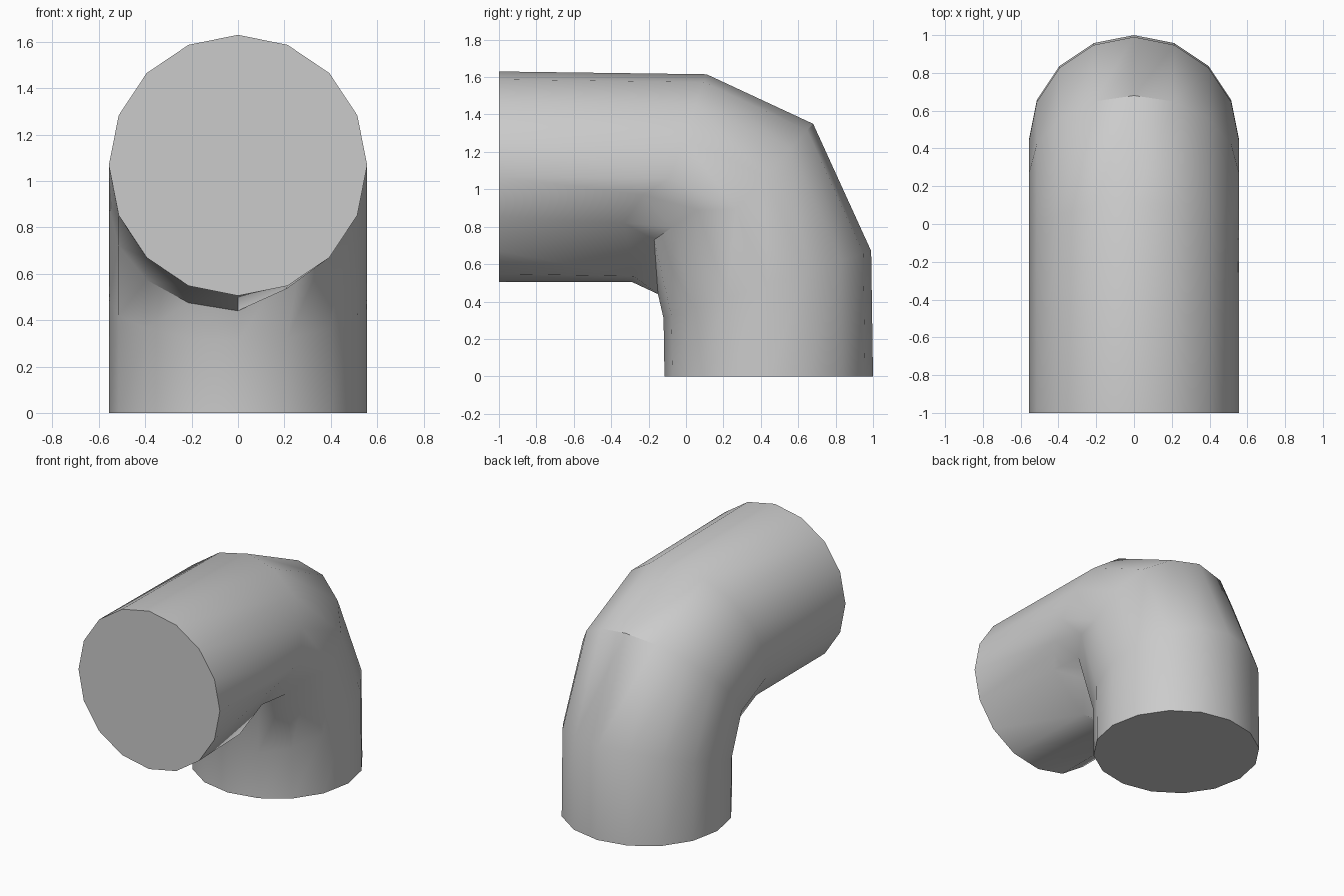
import bpy, bmesh
from math import sin, cos, tau, radians
from mathutils import Vector

default = bpy.data.objects.get("Cube")
if default:
    bpy.data.objects.remove(default, do_unlink=True)

SIDES, RADIUS = 16, 0.557

# Mitred pipe rings: outer and inner (y, z) points of the bend
RINGS = [((-1.0, 1.63), (-1.0, 0.505)),
         ((0.11, 1.615), (-0.29, 0.505)),
         ((0.68, 1.35), (-0.15, 0.44)),
         ((0.99, 0.67), (-0.12, 0.31)),
         ((1.0, 0.0), (-0.115, 0.0))]

# Crumpled spot inside the bend on the +x side: (ring, side) -> position
DENTS = {(1, 5): (0.50, -0.23, 0.97), (1, 6): (0.42, -0.33, 0.82),
         (1, 7): (0.21, -0.28, 0.535),
         (2, 5): (0.51, 0.06, 0.89), (2, 6): (0.43, -0.07, 0.80),
         (2, 7): (0.28, -0.17, 0.73)}

# Grey surface
grey = bpy.data.materials.new("pipe_grey")
grey.use_nodes = True
colour = (0.6, 0.6, 0.6, 1)
grey.diffuse_color = colour
grey.node_tree.nodes["Principled BSDF"].inputs["Base Color"].default_value = colour

# Pipe wall: loft between the rings
bm = bmesh.new()
loops = []
for r, (outer, inner) in enumerate(RINGS):
    top, low = Vector((0, *outer)), Vector((0, *inner))
    centre, arm = (top + low) / 2, (top - low) / 2
    loop = []
    for s in range(SIDES):
        a = tau * s / SIDES
        point = centre + arm * cos(a) + Vector((RADIUS * sin(a), 0, 0))
        loop.append(bm.verts.new(DENTS.get((r, s), point)))
    loops.append(loop)
for a, b in zip(loops, loops[1:]):
    for s in range(SIDES):
        t = (s + 1) % SIDES
        bm.faces.new((a[s], a[t], b[t], b[s]))

# End caps
bm.faces.new(loops[0])
bm.faces.new(loops[-1])
bmesh.ops.recalc_face_normals(bm, faces=bm.faces)

mesh = bpy.data.meshes.new("elbow_pipe")
bm.to_mesh(mesh)
bm.free()
mesh.materials.append(grey)
pipe = bpy.data.objects.new("elbow_pipe", mesh)
bpy.context.collection.objects.link(pipe)

# Smooth wall with crisp rims
bpy.ops.object.select_all(action='DESELECT')
pipe.select_set(True)
bpy.context.view_layer.objects.active = pipe
bpy.ops.object.shade_smooth_by_angle(angle=radians(38))
